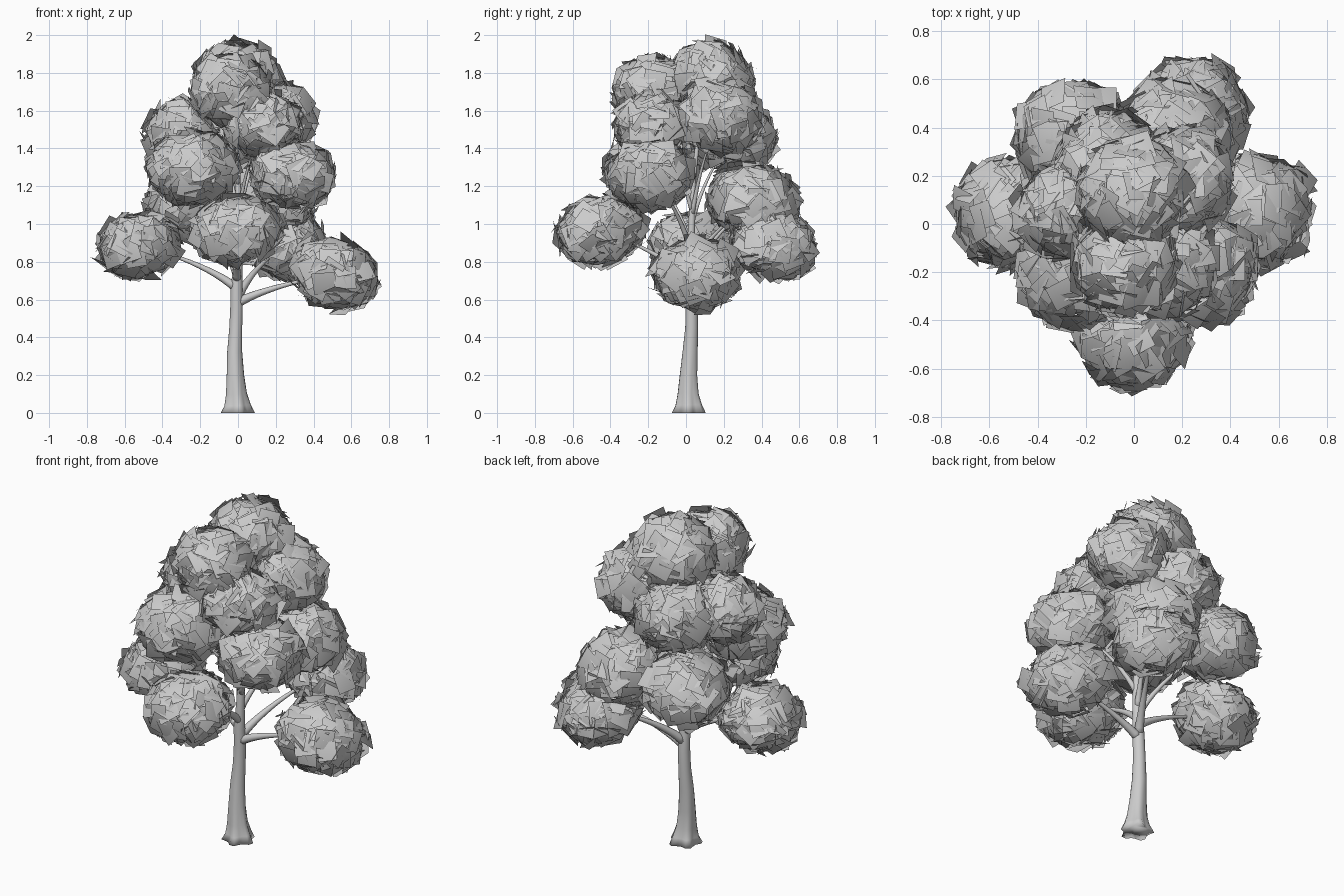
import bpy, bmesh, math, random
from mathutils import Vector, Quaternion
from mathutils.geometry import interpolate_bezier

if "Cube" in bpy.data.objects:
    bpy.data.objects.remove(bpy.data.objects["Cube"])

random.seed(7)


def finish(bm, name):
    mesh = bpy.data.meshes.new(name)
    bm.to_mesh(mesh)
    bm.free()
    for p in mesh.polygons:
        p.use_smooth = True
    ob = bpy.data.objects.new(name, mesh)
    bpy.context.collection.objects.link(ob)
    return ob


def tube(name, pts, radii, sides, flare=0.0):
    """Tapered tube along pts; flare adds root lobes near the ground."""
    bm = bmesh.new()
    rings = []
    for i, p in enumerate(pts):
        d = (pts[min(i + 1, len(pts) - 1)] - pts[max(i - 1, 0)]).normalized()
        if flare and i == 0:
            d = Vector((0, 0, 1))
        q = Vector((0, 0, 1)).rotation_difference(d)
        ring = []
        for k in range(sides):
            a = 2 * math.pi * k / sides
            lobe = 1 + flare * math.exp(-p.z / 0.12) * math.cos(5 * a + 0.6)
            r = radii[i] * lobe
            ring.append(bm.verts.new(p + q @ Vector((r * math.cos(a), r * math.sin(a), 0))))
        rings.append(ring)
    for a, b in zip(rings, rings[1:]):
        for k in range(sides):
            n = (k + 1) % sides
            bm.faces.new((a[k], a[n], b[n], b[k]))
    bm.faces.new(rings[-1])
    bm.faces.new(rings[0][::-1])
    return finish(bm, name)


def leaf_clump(name, centre, size, droop, count=150, card=0.115):
    """Square leaf cards scattered over a flattened ball."""
    bm = bmesh.new()
    normals = []
    c = Vector(centre)
    out = Vector((c.x, c.y, 0)).normalized()
    tilt = Quaternion(Vector((0, 0, 1)).cross(out), droop)
    golden = math.pi * (3 - math.sqrt(5))
    for i in range(count):
        z = 1 - 2 * (i + 0.5) / count
        s = math.sqrt(1 - z * z)
        u = Vector((s * math.cos(i * golden), s * math.sin(i * golden), z))
        pos = Vector((u.x * size[0], u.y * size[0], u.z * size[1])) * random.uniform(0.88, 1.05)
        nrm = Vector((u.x / size[0], u.y / size[0], u.z / size[1])).normalized()
        q = Vector((0, 0, 1)).rotation_difference(nrm)
        spin = Quaternion((0, 0, 1), random.uniform(0, math.tau))
        lean_dir = random.uniform(0, math.tau)
        lean = Quaternion((math.cos(lean_dir), math.sin(lean_dir), 0), random.uniform(0.05, 0.62))
        h = card * random.uniform(0.9, 1.12) / 2
        face_n = tilt @ (q @ (lean @ Vector((0, 0, 1))))
        vs = []
        for x, y in ((-h, -h), (h, -h), (h, h), (-h, h)):
            local = pos + q @ (lean @ (spin @ Vector((x, y, 0))))
            vs.append(bm.verts.new(c + tilt @ local))
            # shading halfway between the flat card and the round clump
            normals.append((face_n + (tilt @ local).normalized() * 0.7).normalized())
        bm.faces.new(vs)
    ob = finish(bm, name)
    ob.data.normals_split_custom_set_from_vertices(normals)


# Trunk with root flare
trunk = [Vector(p) for p in (
    (-0.005, 0.015, 0), (-0.005, 0.015, 0.04), (-0.01, 0.012, 0.1), (-0.015, 0.014, 0.2),
    (-0.018, 0.022, 0.32), (-0.012, 0.03, 0.45), (-0.008, 0.03, 0.56), (-0.008, 0.025, 0.66),
    (0.0, 0.022, 0.8), (0.005, 0.03, 1.0), (0.0, 0.04, 1.25), (-0.01, 0.07, 1.5), (-0.02, 0.1, 1.72))]
tube("trunk", trunk, [0.082, 0.066, 0.054, 0.046, 0.04, 0.034, 0.033, 0.031, 0.023,
                      0.018, 0.013, 0.01, 0.006], 20, 0.18)


def trunk_at(z):
    for a, b in zip(trunk, trunk[1:]):
        if a.z <= z <= b.z:
            return a.lerp(b, (z - a.z) / (b.z - a.z))


# Clumps: centre, (horizontal, vertical) radius, droop, branch start height, branch radius
clumps = [
    ((-0.525, 0.045, 0.89), (0.21, 0.16), 0.2, 0.66, 0.02),
    ((0.51, 0.055, 0.735), (0.225, 0.17), 0.3, 0.58, 0.022),
    ((-0.005, -0.455, 0.965), (0.22, 0.165), 0.15, 0.7, 0.018),
    ((0.25, 0.465, 0.89), (0.215, 0.165), 0.25, 0.6, 0.022),
    ((0.17, 0.36, 1.12), (0.23, 0.18), 0.3, 0.76, 0.015),
    ((-0.26, 0.36, 1.11), (0.22, 0.18), 0.15, 0.72, 0.016),
    ((-0.235, -0.19, 1.29), (0.23, 0.185), 0.1, 0.88, 0.014),
    ((0.29, -0.19, 1.265), (0.215, 0.165), 0.2, 0.86, 0.014),
    ((-0.295, 0.05, 1.475), (0.18, 0.165), 0.15, 1.0, 0.011),
    ((-0.1, 0.25, 1.46), (0.21, 0.17), 0.2, 1.0, 0.011),
    ((0.19, 0.18, 1.57), (0.21, 0.18), 0.3, 1.04, 0.011),
    ((0.135, -0.18, 1.53), (0.19, 0.155), 0.15, 1.06, 0.01),
    ((-0.04, -0.17, 1.70), (0.205, 0.175), 0.15, 1.2, 0.009),
    ((-0.01, 0.13, 1.77), (0.215, 0.18), 0.15, 1.4, 0.008),
]
for i, (c, size, droop, z0, r) in enumerate(clumps, 1):
    leaf_clump(f"leaf_clump_{i}", c, size, droop)
    # Curved branch sweeping out of the trunk into the clump
    start, end = trunk_at(z0), Vector(c)
    k = end - start
    c1 = start + Vector((k.x * 0.22, k.y * 0.22, k.z * 0.42))
    c2 = start + Vector((k.x * 0.6, k.y * 0.6, k.z * 0.75))
    pts = interpolate_bezier(start, c1, c2, end, 12)
    tube(f"branch_{i}", pts, [r * (0.3 + 0.95 * (1 - t / 11) ** 1.6) for t in range(12)], 10)
    # Twigs inside the clump
    for j in range(3):
        a = j * math.tau / 3 + i
        tip = end + Vector((math.cos(a) * size[0] * 0.7, math.sin(a) * size[0] * 0.7, size[1] * 0.3))
        tube(f"twig_{i}_{j + 1}", [pts[8], pts[8].lerp(tip, 0.5), tip], [r * 0.4, r * 0.3, r * 0.15], 6)
